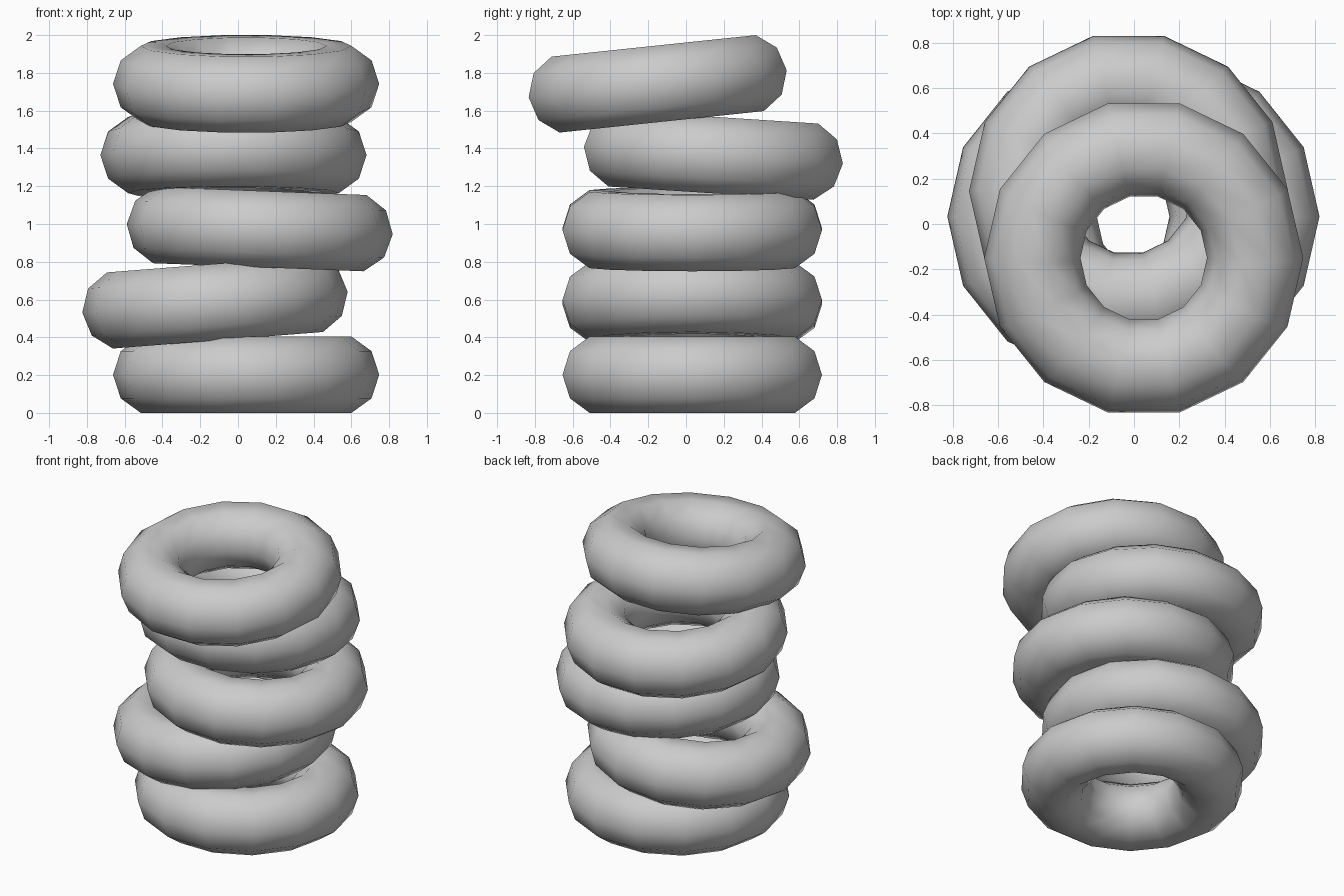
import bpy
from math import radians

cube = bpy.data.objects.get("Cube")
if cube:
    bpy.data.objects.remove(cube, do_unlink=True)

# Single plain grey
grey = bpy.data.materials.new("plain_grey")
grey.use_nodes = True
colour = (0.6, 0.6, 0.6, 1.0)
grey.diffuse_color = colour
grey.node_tree.nodes["Principled BSDF"].inputs["Base Color"].default_value = colour

MAJOR, MINOR = 0.492, 0.2125


def add_ring(name, centre, tilt_x=0, tilt_y=0):
    """One smooth low-poly tyre-like ring, tilted in degrees."""
    bpy.ops.mesh.primitive_torus_add(
        major_segments=14, minor_segments=10,
        major_radius=MAJOR, minor_radius=MINOR,
        location=centre, rotation=(radians(tilt_x), radians(tilt_y), 0))
    ring = bpy.context.object
    ring.name = name
    ring.data.materials.append(grey)
    bpy.ops.object.shade_smooth()


# Loose stack of rings, bottom to top
add_ring("bottom_ring", (0.043, 0.033, 0.202))
add_ring("second_ring", (-0.122, 0.033, 0.586), tilt_y=-4.5)
add_ring("middle_ring", (0.115, 0.033, 0.973), tilt_y=2.2)
add_ring("fourth_ring", (-0.024, 0.145, 1.365), tilt_x=-3.7)
add_ring("top_ring", (0.043, -0.15, 1.742), tilt_x=6)
